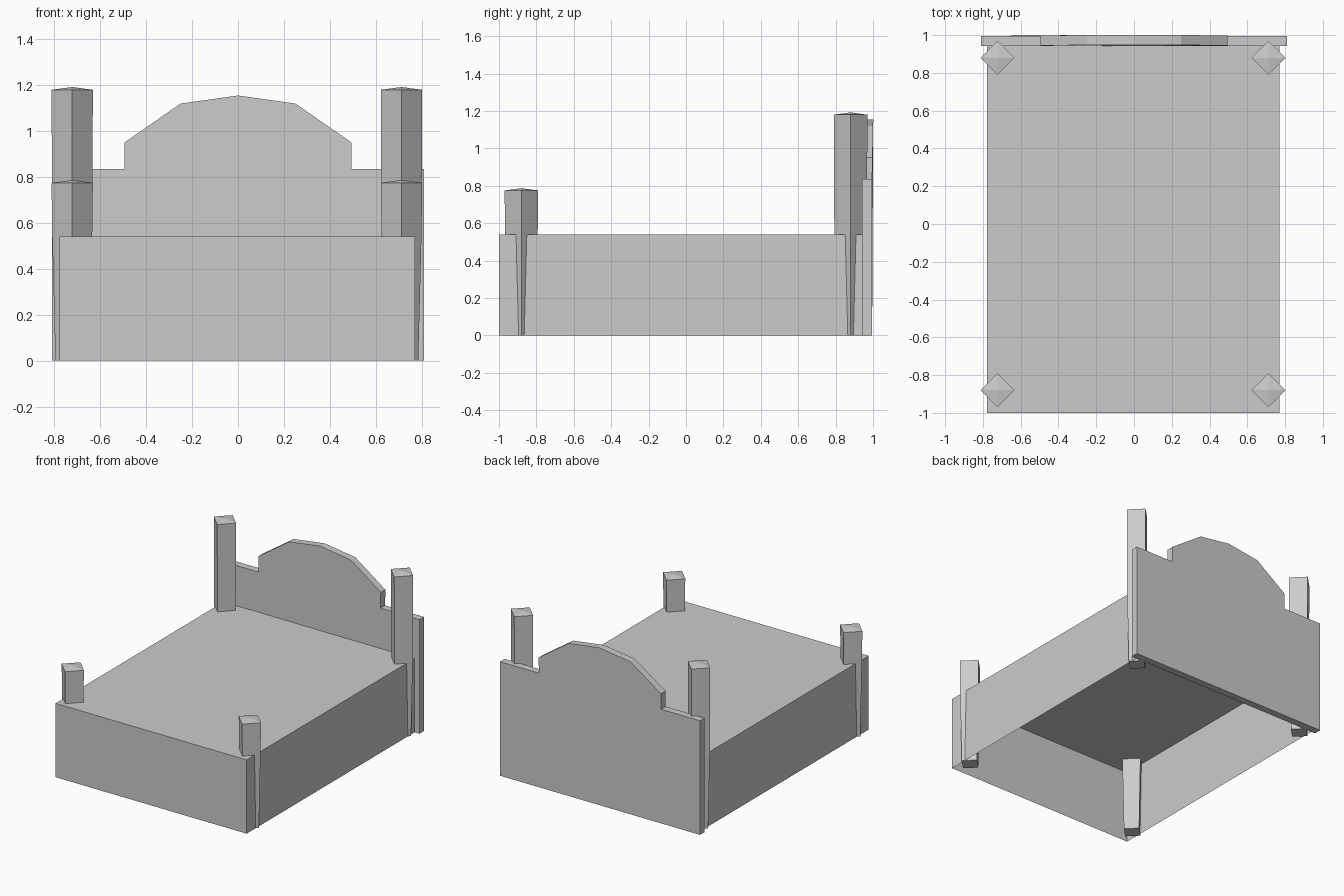
import bpy, bmesh
from math import cos, sin, pi

if "Cube" in bpy.data.objects:
    bpy.data.objects.remove(bpy.data.objects["Cube"])


def make_object(name, bm, recalc=True):
    if recalc:
        bmesh.ops.recalc_face_normals(bm, faces=bm.faces)
    mesh = bpy.data.meshes.new(name)
    bm.to_mesh(mesh)
    bm.free()
    obj = bpy.data.objects.new(name, mesh)
    bpy.context.collection.objects.link(obj)
    return obj


# Bed base: box shell, open underneath
def bed_base(x0, x1, y0, y1, height):
    bm = bmesh.new()
    bmesh.ops.create_cube(bm, size=1)
    for v in bm.verts:
        v.co.x = x1 if v.co.x > 0 else x0
        v.co.y = y1 if v.co.y > 0 else y0
        v.co.z = height if v.co.z > 0 else 0
    bottom = [f for f in bm.faces if f.normal.z < -0.5]
    bmesh.ops.delete(bm, geom=bottom, context='FACES_ONLY')
    make_object("bed_base", bm, recalc=False)


# Post: four-sided, tapering to the floor, with a shallow pyramid cap
def post(name, x, y, top):
    bm = bmesh.new()
    rings = []
    for r, z in ((0.073, 0), (0.087, 0.54), (0.09, top)):
        rings.append([bm.verts.new((x + r * cos(i * pi / 2), y + r * sin(i * pi / 2), z))
                      for i in range(4)])
    tip = bm.verts.new((x, y, top + 0.012))
    bm.faces.new(rings[0])
    for i in range(4):
        j = (i + 1) % 4
        for a, b in zip(rings, rings[1:]):
            bm.faces.new((a[i], a[j], b[j], b[i]))
        bm.faces.new((rings[-1][i], rings[-1][j], tip))
    make_object(name, bm)


# Headboard: stepped board with a faceted arch leaning slightly back
def headboard():
    right = [(0.81, 0), (0.81, 0.835), (0.495, 0.835), (0.495, 0.95), (0.25, 1.12)]
    outline = right + [(0, 1.155)] + [(-x, z) for x, z in reversed(right)]
    bm = bmesh.new()
    loops = []
    for y in (0.942, 0.995):
        loops.append([bm.verts.new((x, y + max(0, z - 0.835) * 0.02, z)) for x, z in outline])
    n = len(outline)
    for loop in loops:
        bm.faces.new(loop)
    for i in range(n):
        j = (i + 1) % n
        bm.faces.new((loops[0][i], loops[0][j], loops[1][j], loops[1][i]))
    make_object("headboard", bm)


bed_base(-0.778, 0.77, -1.0, 0.994, 0.54)
headboard()
for side, x in (("left", -0.722), ("right", 0.712)):
    post("head_post_" + side, x, 0.88, 1.18)
    post("foot_post_" + side, x, -0.88, 0.775)
